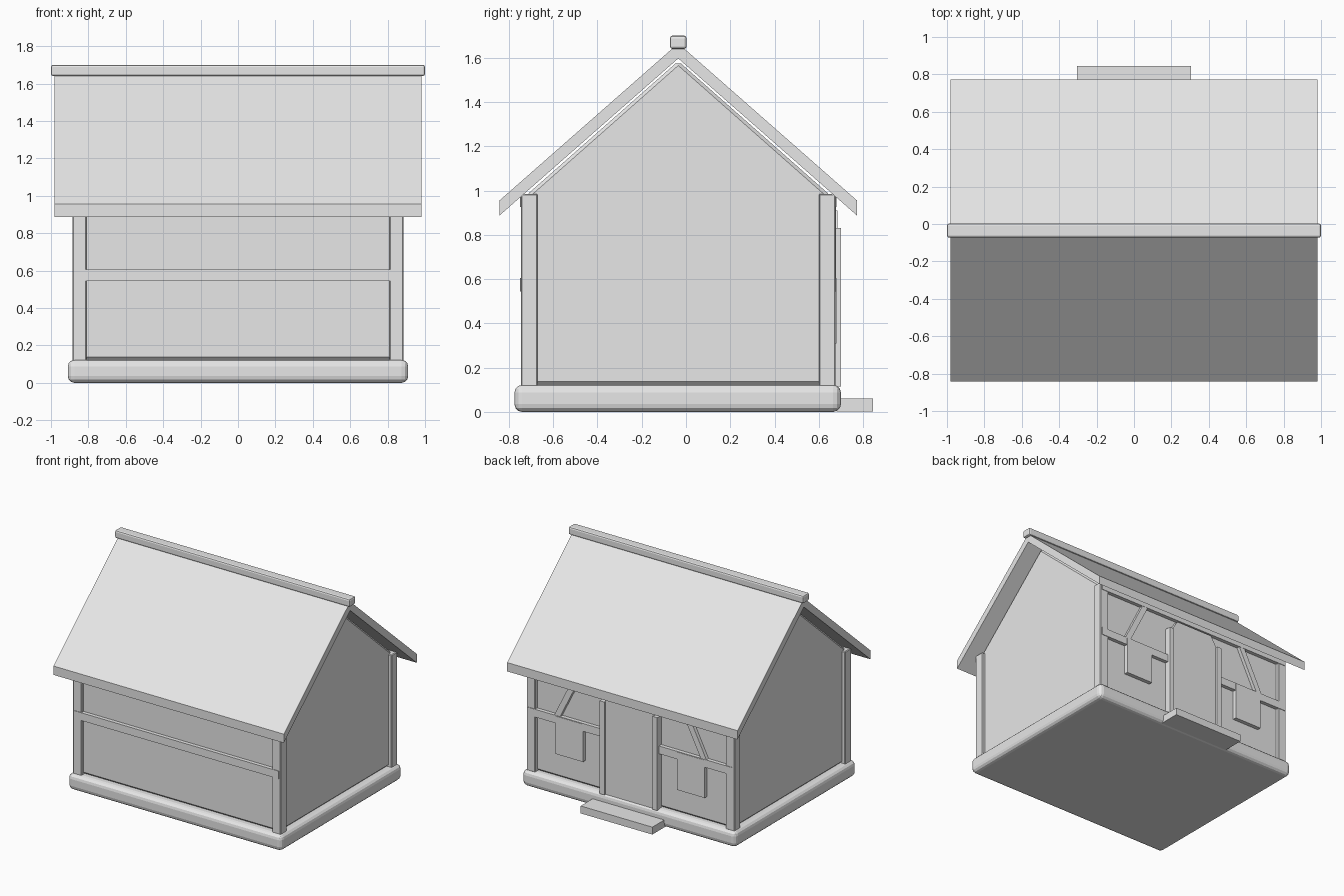
import bpy, bmesh, math
from mathutils import Vector

if "Cube" in bpy.data.objects:
    bpy.data.objects.remove(bpy.data.objects["Cube"], do_unlink=True)

GREY = (0.8, 0.8, 0.8, 1)
mat = bpy.data.materials.new("light grey")
mat.use_nodes = True
mat.diffuse_color = GREY
mat.node_tree.nodes["Principled BSDF"].inputs["Base Color"].default_value = GREY

MID = -0.035          # y of the ridge line
WALL_X, WALL_Y = 0.86, 0.685
POST_X, POST_Y = 0.885, 0.71


def prism(name, outline, depth, bevel=0, segments=1):
    """Extrude a closed outline of 3D points along a depth vector."""
    bm = bmesh.new()
    face = bm.faces.new([bm.verts.new(p) for p in outline])
    moved = bmesh.ops.extrude_face_region(bm, geom=[face])["geom"]
    verts = [v for v in moved if isinstance(v, bmesh.types.BMVert)]
    bmesh.ops.translate(bm, verts=verts, vec=Vector(depth))
    bmesh.ops.recalc_face_normals(bm, faces=bm.faces)
    mesh = bpy.data.meshes.new(name)
    bm.to_mesh(mesh)
    bm.free()
    mesh.materials.append(mat)
    obj = bpy.data.objects.new(name, mesh)
    bpy.context.collection.objects.link(obj)
    if bevel:
        mod = obj.modifiers.new("Bevel", "BEVEL")
        mod.width, mod.segments = bevel, segments
    return obj


def box(name, x, y, z, bevel=0, segments=1):
    outline = [(x[0], y[0], z[0]), (x[1], y[0], z[0]),
               (x[1], y[1], z[0]), (x[0], y[1], z[0])]
    return prism(name, outline, (0, 0, z[1] - z[0]), bevel, segments)


def span(a, b, sign):
    return sorted((a * sign, b * sign))


# Rounded foundation and door step
box("foundation", (-0.91, 0.91), (-0.775, 0.70), (0, 0.122), 0.035, 3)
box("door_step", (-0.305, 0.305), (0.68, 0.845), (0.003, 0.06))

# Gabled wall block
gable = [(-WALL_Y, 0.122), (WALL_Y, 0.122), (WALL_Y, 0.98), (0, 1.585), (-WALL_Y, 0.98)]
prism("walls", [(-WALL_X, MID + y, z) for y, z in gable], (2 * WALL_X, 0, 0), 0.015)

# Roof slabs with upright eave cuts, and ridge cap
for side, label in ((-1, "front"), (1, "back")):
    slab = [(0, 1.597), (0.808, 0.887), (0.808, 0.955), (0, 1.665)]
    prism(label + "_roof", [(-0.98, MID + side * y, z) for y, z in slab], (1.96, 0, 0))
box("ridge_cap", (-1, 1), (-0.073, 0.003), (1.64, 1.70), 0.012, 2)

# Corner posts and horizontal beams on both long walls
for side, label in ((-1, "front"), (1, "back")):
    for sx, hand in ((-1, "right"), (1, "left")):
        y = [MID + v for v in span(POST_Y - 0.075, POST_Y, side)]
        box(f"{label}_{hand}_post", span(0.81, POST_X, sx), y, (0.115, 0.985), 0.005)
    y = [MID + v for v in span(0.66, POST_Y + 0.004, side)]
    box(label + "_middle_beam", (-0.87, 0.87), y, (0.545, 0.605))
    box(label + "_top_beam", (-0.87, 0.87), y, (0.925, 0.97))

# Door with clipped top corners
door = [(-0.21, 0.115), (0.21, 0.115), (0.21, 0.83), (0.16, 0.91), (-0.16, 0.91), (-0.21, 0.83)]
prism("door", [(x, 0.62, z) for x, z in door], (0, 0.065, 0))

# Door jambs, windows and diagonal braces
for sx, hand in ((-1, "right"), (1, "left")):
    box(hand + "_door_jamb", span(0.205, 0.245, sx), (0.63, 0.70), (0.115, 0.83))
    box(hand + "_window", span(0.40, 0.635, sx), (0.63, 0.681), (0.31, 0.60))
    brace = [(0.60, 0.60), (0.65, 0.60), (0.475, 0.95), (0.425, 0.95)]
    prism(hand + "_brace", [(sx * x, 0.63, z) for x, z in brace], (0, 0.047, 0))
